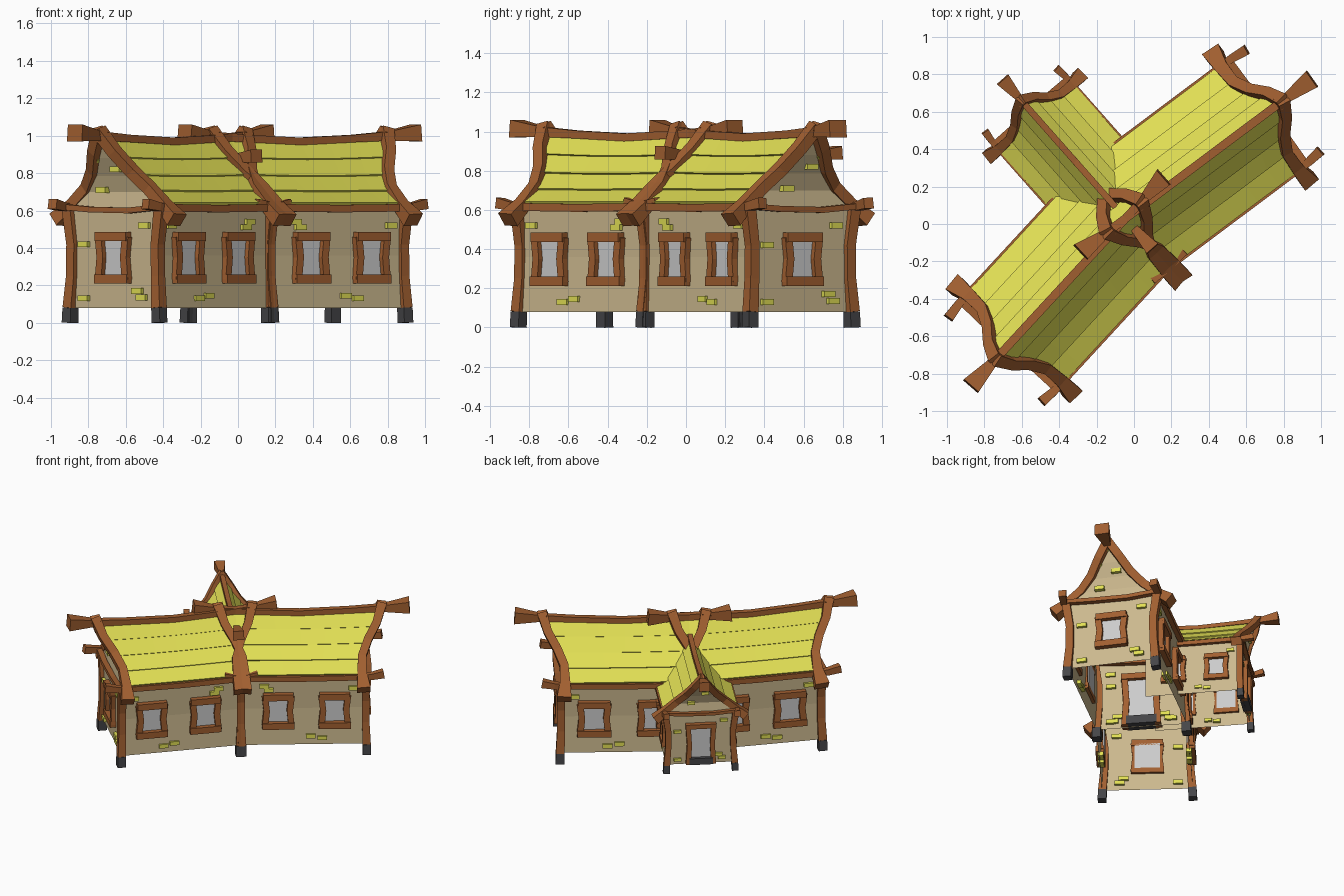
import bpy, bmesh, math
from mathutils import Vector, Matrix

if "Cube" in bpy.data.objects:
    bpy.data.objects.remove(bpy.data.objects["Cube"])

def mat(name, c):
    m = bpy.data.materials.new(name)
    m.diffuse_color = (*c, 1)
    m.use_nodes = True
    m.node_tree.nodes["Principled BSDF"].inputs["Base Color"].default_value = m.diffuse_color
    return m

WOOD = mat("wood", (.36, .115, .03))
WALL = mat("plaster", (.60, .48, .27))
ROOF = mat("yellow_planks", (.76, .74, .09))
DARK = mat("dark_stone", (.06, .06, .065))
PANE = mat("pane", (.55, .55, .56))

JOINT = Vector((-.045, .03, 0))
RP = [(0, .985), (.07, .88), (.145, .785), (.235, .70), (.345, .63)]   # roof half profile
WP = [(.325, .08), (.312, .36), (.32, .62)]                            # wall profile
BRICKS_SIDE = [(.19, .54), (.225, .51), (.56, .145), (.65, .13), (.90, .52)]
BRICKS_END = [(-.22, .42), (-.22, .13), (.17, .17), (.20, .135), (.22, .52), (-.09, .71), (.04, .82)]


class Wing:
    """One house wing; local x runs outward, y across, z up."""
    def __init__(self, name, angle, length=.9, scale=1.0, start=0.0, lift=0.0, mitre=0.0, porch=False):
        self.name, self.mitre, self.porch, self.L, self.parts = name, mitre, porch, length, {}
        self.M = (Matrix.Translation(JOINT + Vector((0, 0, lift))) @ Matrix.Rotation(math.radians(angle), 4, 'Z')
                  @ Matrix.Translation((start, 0, 0)) @ Matrix.Scale(scale, 4))

    def add(self, part, m, verts, faces):
        vs, fs, _ = self.parts.setdefault(part, ([], [], m))
        n = len(vs)
        for x, y, z in verts:
            vs.append(self.M @ Vector((x + self.mitre * y * (1 - x / self.L), y, z)))
        fs.extend([tuple(i + n for i in f) for f in faces])

    def beam(self, part, m, pts, sizes, ref):
        """Rectangular section swept along pts; sizes are full (width, depth)."""
        pts = [Vector(p) for p in pts]
        vs, fs, n = [], [], len(pts)
        for i, p in enumerate(pts):
            t = (pts[min(i + 1, n - 1)] - pts[max(i - 1, 0)]).normalized()
            a = Vector(ref)
            a = (a - t * a.dot(t)).normalized()
            b = t.cross(a)
            w, d = sizes[i] if isinstance(sizes, list) else sizes
            vs += [p + a * w / 2 * i1 + b * d / 2 * i2 for i1, i2 in ((-1, -1), (1, -1), (1, 1), (-1, 1))]
        for i in range(n - 1):
            fs += [(4*i + j, 4*i + (j+1) % 4, 4*i + 4 + (j+1) % 4, 4*i + 4 + j) for j in range(4)]
        fs += [(3, 2, 1, 0), tuple(4*n - 4 + j for j in range(4))]
        self.add(part, m, vs, fs)

    def box(self, part, m, f, a, o, z):
        """Box on a wall: a along the wall, o outward, z up; f maps to wing space."""
        vs = [f(x, y, h) for h in z for x, y in ((a[0], o[0]), (a[1], o[0]), (a[1], o[1]), (a[0], o[1]))]
        self.add(part, m, vs, [(3, 2, 1, 0), (4, 5, 6, 7), (0, 1, 5, 4), (1, 2, 6, 5), (2, 3, 7, 6), (3, 0, 4, 7)])

    def window(self, f, c):
        self.box("window_panes", PANE, f, (c-.09, c+.09), (-.02, .005), (.25, .45))
        for s in (-1, 1):
            self.beam("window_frames", WOOD, [f(c+s*.098, .01, .23), f(c+s*.085, .01, .35), f(c+s*.098, .01, .46)],
                      (.045, .045), f(1, 0, 0) - f(0, 0, 0))
        for z, w in ((.235, .118), (.46, .112)):
            self.box("window_frames", WOOD, f, (c-w, c+w), (-.02, .042), (z-.024, z+.024))

    def door(self, f):
        self.box("door_pane", PANE, f, (-.10, .10), (-.02, .012), (.10, .46))
        self.box("door_sill", DARK, f, (-.11, .11), (-.03, .05), (.085, .15))
        for s in (-1, 1):
            self.beam("door_frame", WOOD, [f(s*.12, .012, .085), f(s*.108, .012, .28), f(s*.12, .012, .47)],
                      (.045, .06), f(1, 0, 0) - f(0, 0, 0))
        self.box("door_frame", WOOD, f, (-.145, .145), (-.02, .05), (.455, .50))

    def brick(self, f, a, z, o=0):
        self.box("wall_bricks", ROOF, f, (a-.035, a+.035), (o-.02, o+.022), (z-.015, z+.015))

    def build(self):
        L = self.L
        lean = lambda u: .12 - .14 * min(u / .22, 1)
        # side walls with their windows and bricks
        for s in (-1, 1):
            self.add("walls", WALL, [(x, s*u, z) for u, z in WP for x in (0, L)], [(0, 1, 3, 2), (2, 3, 5, 4)])
            f = lambda a, o, z, s=s: Vector((a, s*(.315 + o), z))
            for t in (.30, .75):
                self.window(f, t * L)
            for t, z in BRICKS_SIDE:
                self.brick(f, t * L, z)
            # eave beam running out past both gables
            i0 = .0 if self.porch else -.12
            self.beam("eave_beams", WOOD, [(i0, s*.345, .635), (.02, s*.347, .615), (L/2, s*.347, .61),
                      (L-.02, s*.347, .615), (L+.04, s*.345, .62), (L+.13, s*.335, .635)],
                      [(.055, .055), (.035, .04), (.035, .04), (.035, .04), (.045, .045), (.055, .055)], (0, 1, 0))
            # four stepped rows of roof planks
            for (u0, z0), (u1, z1) in zip(RP, RP[1:]):
                nrm = Vector((z0 - z1, u1 - u0)).normalized()
                sec = [(u0 + nrm.x*h, z0 + nrm.y*h, u0) for h in (-.014, .004)] + \
                      [(u1 + nrm.x*h, z1 + nrm.y*h, u1) for h in (.015, -.003)]
                vs, fs, n = [], [], 6
                for i in range(n + 1):
                    t = i / n
                    for u, z, k in sec:
                        e = lean(k)
                        sag = .015 * math.sin(math.pi * t) * max(0, z - .63) / .35
                        vs.append((-e + t * (L + 2*e), s*u, z - sag))
                for i in range(n):
                    fs += [(4*i+j, 4*i+(j+1) % 4, 4*i+4+(j+1) % 4, 4*i+4+j) for j in range(4)]
                fs += [(0, 1, 2, 3), tuple(4*n + j for j in (3, 2, 1, 0))]
                self.add("roof_planks", ROOF, vs, fs)
        # gable ends (the porch has only its outer one)
        for end, d in ((L, 1),) if self.porch else ((0, -1), (L, 1)):
            f = lambda a, o, z, end=end, d=d: Vector((end + d*o, d*a, z))
            prof = [(u, z, 0) for u, z in WP] + [(u, z, max(0, lean(u)) - .012) for u, z in RP[3:0:-1]] + [(.004, .97, .1)]
            vs = [f(s*u, o, z) for u, z, o in prof for s in (-1, 1)]
            self.add("walls", WALL, vs, [(2*i, 2*i+1, 2*i+3, 2*i+2) for i in range(len(prof)-1)])
            if self.porch or d < 0:
                self.door(f)
            else:
                self.window(f, 0)
            for a, z in BRICKS_END:
                self.brick(f, a, z, .03 if z > .8 else 0)
            # tie beam under the gable
            self.beam("tie_beams", WOOD, [f(-.36, .02, .62), f(-.15, .025, .605), f(.12, .02, .60), f(.36, .02, .62)],
                      (.04, .03), (1, 0, 0))
            for s in (-1, 1):
                # corner post on a dark stone foot
                self.beam("post_feet", DARK, [f(s*.325, .006, 0), f(s*.322, .005, .08)], [(.062, .062), (.06, .06)], (1, 0, 0))
                self.beam("posts", WOOD, [f(s*.322, .005, .08), f(s*.308, -.002, .25), f(s*.306, -.002, .42), f(s*.335, 0, .62)],
                          [(.06, .06), (.055, .055), (.055, .055), (.06, .06)], (1, 0, 0))
                # wavy barge board
                self.beam("barge_boards", WOOD, [f(s*.43, -.02, .55), f(s*.33, -.03, .63), f(s*.225, -.025, .72),
                          f(s*.14, .02, .81), f(s*.07, .085, .915), f(-s*.008, .125, 1.03)],
                          [(.10, .08), (.07, .06), (.06, .06), (.06, .06), (.06, .06), (.07, .06)], (1, 0, 0))
        # sagging ridge beam with flared horns
        h = .37 if self.porch else .30
        self.beam("ridge_beam", WOOD, [(-h, 0, 1.015), (-.13, 0, .998), (.1, 0, .985), (L/2, 0, .97), (L-.1, 0, .985),
                  (L+.13, 0, .998), (L+.32, 0, 1.015)],
                  [(.105, .09), (.045, .05), (.045, .04), (.045, .04), (.045, .04), (.045, .05), (.105, .09)], (0, 1, 0))
        # one object per part, normals outward
        for part, (vs, fs, m) in self.parts.items():
            me = bpy.data.meshes.new(part)
            me.from_pydata(vs, [], fs)
            me.materials.append(m)
            bpy.context.collection.objects.link(bpy.data.objects.new(self.name + "_" + part, me))
            bm = bmesh.new()
            bm.from_mesh(me)
            bmesh.ops.recalc_face_normals(bm, faces=bm.faces)
            bm.to_mesh(me)
            bm.free()


Wing("left_wing", 227.3, length=.9, mitre=.083).build()
Wing("right_wing", 36.8, length=.925, mitre=-.083).build()
Wing("porch_wing", 131.5, scale=.76, start=.064, lift=.12, porch=True).build()
